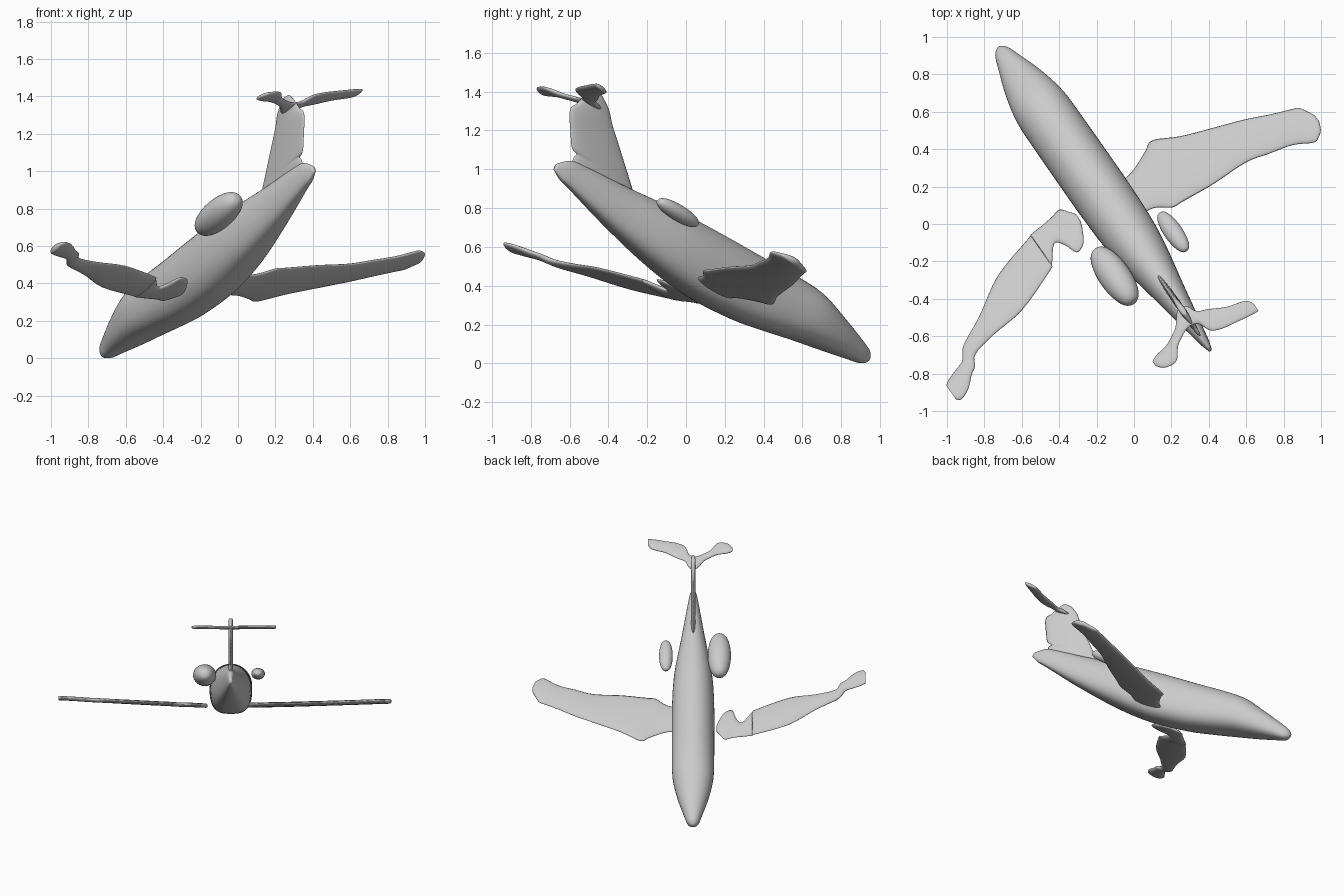
import bpy, bmesh, math
from mathutils import Vector

if "Cube" in bpy.data.objects:
    bpy.data.objects.remove(bpy.data.objects["Cube"])

# Aircraft frame: forward, starboard, up (diving, nose towards -x +y)
F = Vector((-0.512, 0.733, -0.447)).normalized()
S = Vector((0.820, 0.573, 0.0)).normalized()
U = S.cross(F).normalized()
O = Vector((-0.043, -0.030, 0.5))


def place(a, b, c):
    return O + F * a + S * b + U * c


def resample(rows, n=4):
    """Catmull-Rom smoothing through a list of stations."""
    out = []
    for i in range(len(rows) - 1):
        p0, p1 = rows[max(i - 1, 0)], rows[i]
        p2, p3 = rows[i + 1], rows[min(i + 2, len(rows) - 1)]
        for k in range(n):
            t = k / n
            out.append([0.5 * (2 * q1 + (q2 - q0) * t
                               + (2 * q0 - 5 * q1 + 4 * q2 - q3) * t * t
                               + (3 * q1 - q0 - 3 * q2 + q3) * t ** 3)
                        for q0, q1, q2, q3 in zip(p0, p1, p2, p3)])
    out.append(list(rows[-1]))
    return out


def loft(name, rings):
    bm = bmesh.new()
    vs = [[bm.verts.new(place(*p)) for p in r] for r in rings]
    n = len(rings[0])
    for r0, r1 in zip(vs, vs[1:]):
        for j in range(n):
            bm.faces.new((r0[j], r0[(j + 1) % n], r1[(j + 1) % n], r1[j]))
    bm.faces.new(vs[0])
    bm.faces.new(vs[-1])
    bmesh.ops.recalc_face_normals(bm, faces=bm.faces)
    for f in bm.faces:
        f.smooth = True
    me = bpy.data.meshes.new(name)
    bm.to_mesh(me)
    bm.free()
    ob = bpy.data.objects.new(name, me)
    bpy.context.collection.objects.link(ob)
    return ob


def angles(n):
    return [2 * math.pi * i / n for i in range(n)]


def spow(v, e):
    return math.copysign(abs(v) ** e, v)


def blade(name, stations, point, thick):
    """Thin lens-section surface; stations are (span, leading, trailing)."""
    rings = []
    for s, le, te in resample(stations):
        mid, half = (le + te) / 2, abs(le - te) / 2
        th = min(thick, half * 0.35)
        rings.append([point(mid + half * math.cos(t), s, th * math.sin(t))
                      for t in angles(20)])
    return loft(name, rings)


# Fuselage: (position, bottom, top, half width)
body = [(-0.93, .09, .125, .010), (-0.87, .062, .172, .026), (-0.8, .048, .19, .038),
        (-0.5, -.02, .212, .085), (-0.15, -.08, .245, .14), (0.15, -.105, .26, .155),
        (0.45, -.085, .268, .156), (0.65, -.05, .275, .155), (0.83, -.012, .268, .150),
        (1.0, .018, .222, .118), (1.15, .045, .178, .073), (1.24, .062, .147, .043),
        (1.272, .09, .12, .014)]
rings = []
for a, lo, hi, w in resample(body):
    m, h = (lo + hi) / 2, (hi - lo) / 2
    rings.append([(a, w * spow(math.cos(t), 0.65 if math.sin(t) < 0 else 0.95),
                   m + h * spow(math.sin(t), 0.8 if math.sin(t) < 0 else 1.0))
                  for t in angles(40)])
loft("fuselage", rings)

# Main wings, right one joined to the body, left one free with a hooked root
right = [(.08, .27, .05), (.19, .28, .03), (.27, .31, -.03), (.33, .34, -.038),
         (.39, .365, -.045), (.53, .285, -.06), (.73, .2, -.067), (.86, .145, -.105),
         (.99, .08, -.145), (1.09, .035, -.206), (1.13, .015, -.195),
         (1.16, -.04, -.168), (1.178, -.08, -.12)]
left = [(-.172, .27, .22), (-.19, .295, .17), (-.23, .345, .097), (-.285, .335, .076),
        (-.315, .33, .15), (-.357, .325, .195), (-.43, .318, .1), (-.46, .305, .074),
        (-.7, .225, -.027), (-.9, .09, -.055), (-1.04, .01, -.09), (-1.08, -.02, -.15),
        (-1.12, -.08, -.18), (-1.18, -.105, -.24), (-1.24, -.13, -.268),
        (-1.265, -.15, -.25)]
blade("right_wing", right, lambda a, b, c: (a, b, c - .045 + .022 * b), .018)
blade("left_wing", left, lambda a, b, c: (a, b, c - .05 - .04 * b), .016)

# Tail fin, spans upward
fin = [(.13, -.38, -.84), (.2, -.43, -.85), (.225, -.45, -.84), (.24, -.465, -.88),
       (.3, -.53, -.92), (.41, -.65, -.98), (.46, -.705, -.955), (.52, -.76, -.93),
       (.565, -.83, -.9)]
blade("tail_fin", fin, lambda a, s, t: (a, t, s), .018)

# Tailplane on top of the fin
tail = [(-.287, -.985, -1.02), (-.25, -.968, -1.06), (-.18, -.955, -1.065),
        (-.13, -.93, -1.0), (-.08, -.895, -.965), (-.02, -.82, -.94), (.03, -.83, -.96),
        (.06, -.89, -1.03), (.117, -.92, -1.063), (.2, -.97, -1.08),
        (.26, -.99, -1.093), (.31, -1.01, -1.1), (.333, -1.05, -1.1)]
blade("tailplane", tail, lambda a, b, c: (a, b, c + .498), .013)


# Engine pods: blunt ellipsoids alongside the rear body
def pod(name, a, b, c, length, w, h):
    rings = []
    for i in range(1, 24):
        p = math.pi * i / 24
        r = math.sin(p) ** 0.8
        rings.append([(a + length * math.cos(p), b + w * r * math.cos(t),
                       c + h * r * math.sin(t)) for t in angles(28)])
    loft(name, rings)


pod("left_engine", -.273, -.192, .167, .195, .085, .08)
pod("right_engine", -.262, .2, .178, .138, .05, .042)
